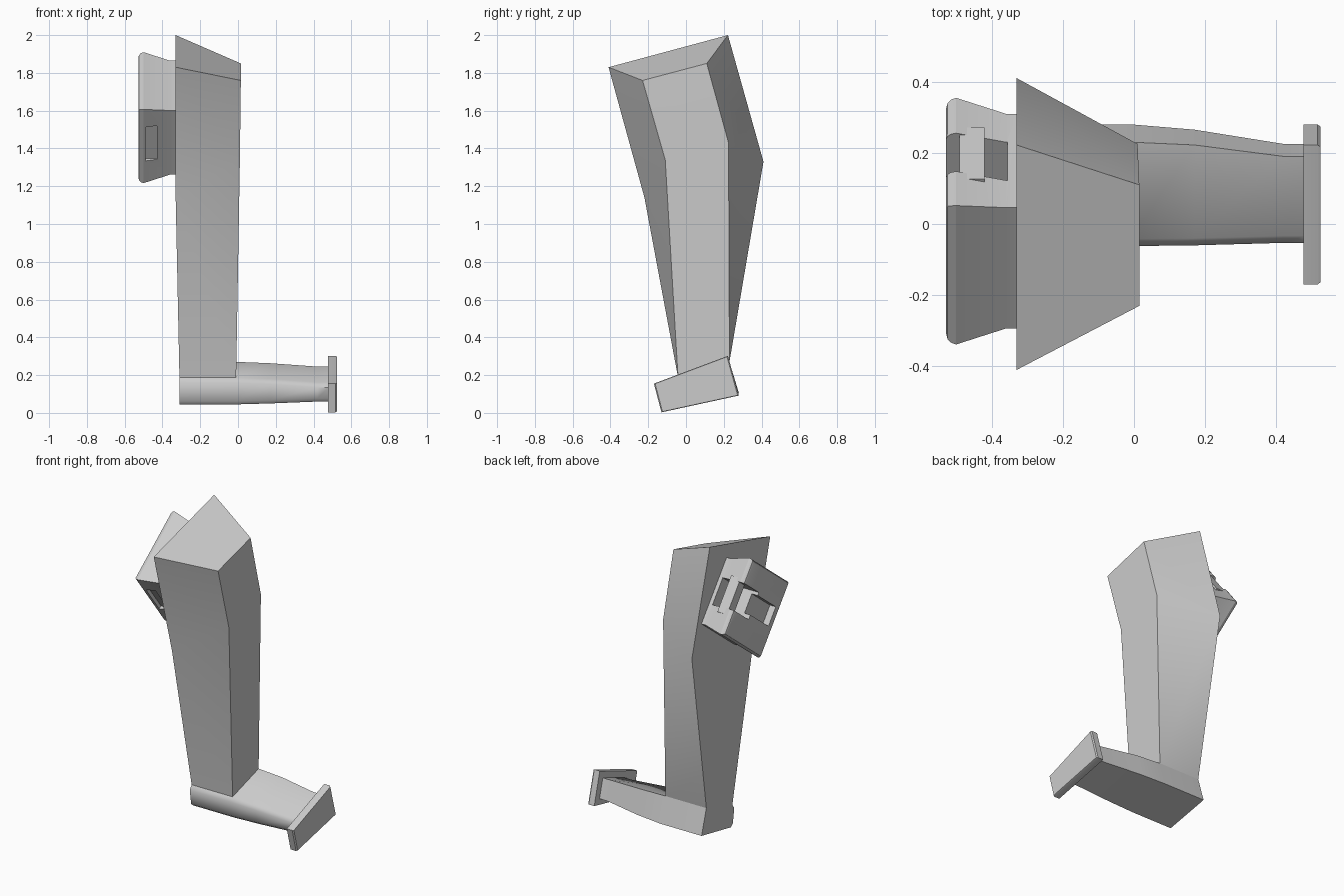
import bpy, bmesh, math
from mathutils import Vector

if "Cube" in bpy.data.objects:
    bpy.data.objects.remove(bpy.data.objects["Cube"])

grey = bpy.data.materials.new("plain_grey")
grey.diffuse_color = (0.6, 0.6, 0.6, 1)
grey.use_nodes = True
grey.node_tree.nodes["Principled BSDF"].inputs["Base Color"].default_value = grey.diffuse_color


def smooth(obj, angle):
    bpy.ops.object.select_all(action='DESELECT')
    obj.select_set(True)
    bpy.context.view_layer.objects.active = obj
    bpy.ops.object.shade_smooth_by_angle(angle=math.radians(angle))


def loft(name, loops, angle=30, open_faces=()):
    """Skin a row of equal-length point loops, cap the ends, then open listed faces."""
    bm = bmesh.new()
    rows = [[bm.verts.new(p) for p in loop] for loop in loops]
    n = len(rows[0])
    faces = {}
    for r, (a, b) in enumerate(zip(rows, rows[1:])):
        for i in range(n):
            j = (i + 1) % n
            faces[r, i] = bm.faces.new((a[i], a[j], b[j], b[i]))
    faces["start"] = bm.faces.new(rows[0])
    faces["end"] = bm.faces.new(rows[-1])
    bmesh.ops.recalc_face_normals(bm, faces=bm.faces)
    bmesh.ops.delete(bm, geom=[faces[k] for k in open_faces], context='FACES_ONLY')
    mesh = bpy.data.meshes.new(name)
    bm.to_mesh(mesh)
    bm.free()
    obj = bpy.data.objects.new(name, mesh)
    bpy.context.collection.objects.link(obj)
    mesh.materials.append(grey)
    smooth(obj, angle)
    return obj


# Upright post: four corners per level (outer front, outer back, inner back, inner front)
post = loft("upright_post", [
    [(-.31, -.042, .187), (-.31, .23, .27), (-.01, .23, .27), (-.01, -.042, .187)],
    [(-.33, -.22, 1.14), (-.33, .41, 1.33), (.01, .225, 1.43), (.01, -.11, 1.34)],
    [(-.33, -.41, 1.83), (-.33, .222, 2.0), (.015, .11, 1.85), (.015, -.23, 1.76)],
], open_faces=["start"])

# Fold the lower back face outward along its diagonal
bm = bmesh.new()
bm.from_mesh(post.data)
bm.verts.ensure_lookup_table()
bmesh.ops.connect_verts(bm, verts=[bm.verts[5], bm.verts[2]])
bm.to_mesh(post.data)
bm.free()
smooth(post, 30)

# Horizontal arm, open where the post stands: x, front y, top/bottom back y, top z, bottom z
arm = []
for x, yf, yt, yb, zt, zb in [(-.31, -.062, .23, .28, .27, .045),
                              (-.01, -.062, .23, .28, .27, .045),
                              (.17, -.06, .222, .265, .263, .05),
                              (.42, -.053, .19, .225, .245, .06),
                              (.48, -.053, .19, .225, .245, .06)]:
    arm.append([(x, yf + .02, zt - .083), (x, yt, zt), (x, yb, zb + .06),
                (x, yf + .035, zb), (x, yf + .015, zb + .017), (x, yf, zt - .11)])
loft("horizontal_arm", arm, 50, [(0, 0), "end"])

# End plate with a thin chamfer on its outer face
plate = [Vector(p) for p in [(0, -.17, .155), (0, .222, .302), (0, .28, .092), (0, -.13, .003)]]
mid = sum(plate, Vector()) / 4
loft("end_plate", [[mid + (p - mid) * s + Vector((x, 0, 0)) for p in plate]
                   for x, s in [(.476, 1), (.516, 1), (.524, .97)]], 20)

# Tilted pack frame: E1 points up and back, E2 points down and back
E1, E2 = Vector((0, .79, .613)), Vector((0, .613, -.79))
CENTRE = Vector((0, .008, 1.563))


def section(x, a0, a1, b0, b1):
    return [CENTRE + Vector((x, 0, 0)) + E1 * a + E2 * b
            for a, b in [(a0, b0), (a1, b0), (a1, b1), (a0, b1)]]


def block(name, x0, x1, *rect):
    return loft(name, [section(x0, *rect), section(x1, *rect)])


# Side pack: rounded outer rim, tapering toward the post
pack = loft("side_pack", [section(x, -h, h, -h, h) for x, h in [
    (-.528, .225), (-.524, .236), (-.515, .243), (-.5, .247), (-.36, .215), (-.328, .215)]], 35)

# Cut the grooves: deep mouth, shallow channel on the outer face, slot on the lower front
for dims in [(-.6, -.355, .05, .4, -.09, .085),
             (-.6, -.485, -.19, .4, -.07, .055),
             (-.49, -.43, -.4, -.222, -.125, .1)]:
    cutter = block("groove_cutter", *dims)
    mod = pack.modifiers.new("groove", 'BOOLEAN')
    mod.operation = 'DIFFERENCE'
    mod.solver = 'EXACT'
    mod.object = cutter
    bpy.context.view_layer.objects.active = pack
    bpy.ops.object.modifier_apply(modifier=mod.name)
    bpy.data.objects.remove(cutter, do_unlink=True)
smooth(pack, 25)

# Bar across the groove mouth
block("groove_bar", -.49, -.42, .17, .24, -.115, .12)
